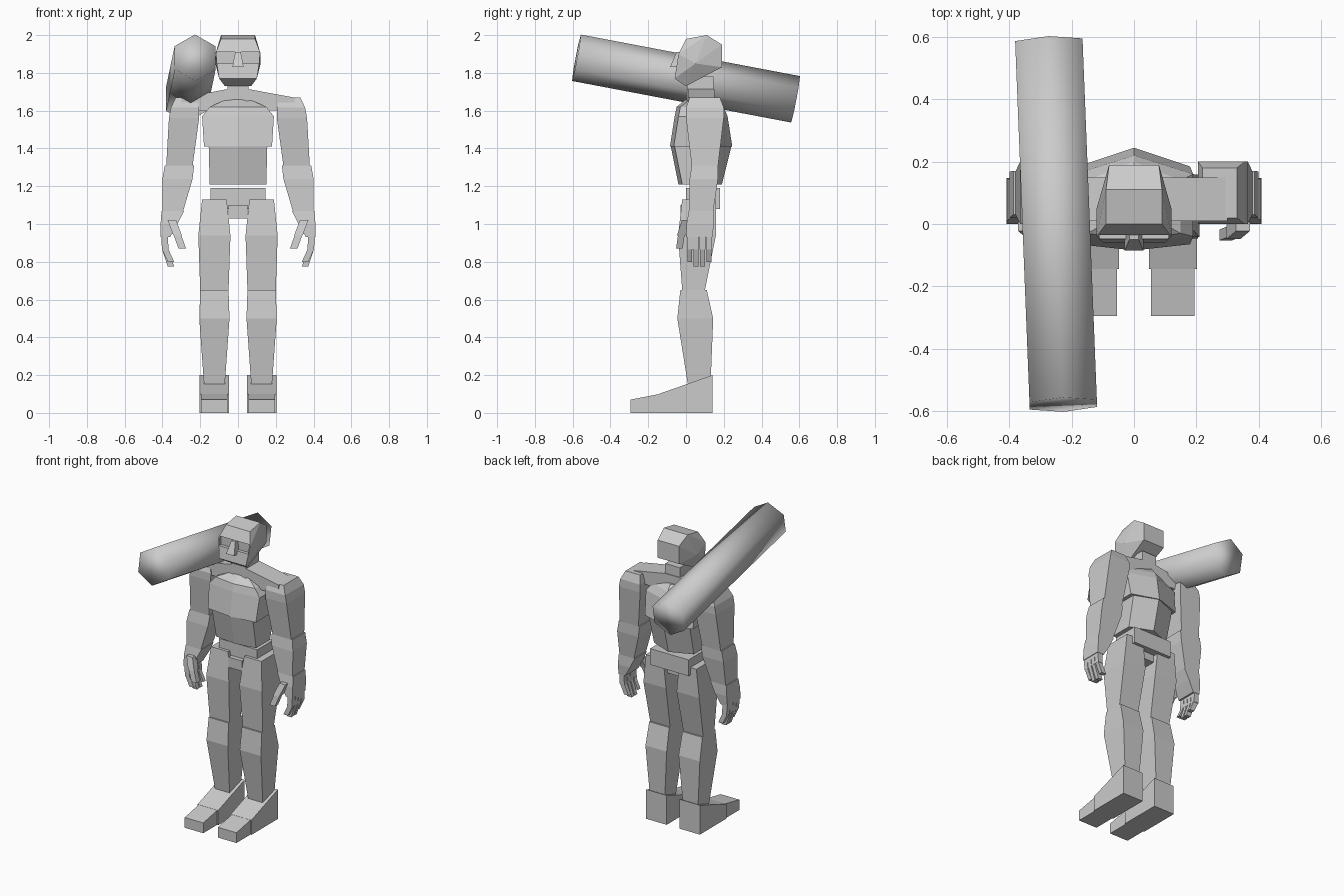
import bpy
import bmesh
from math import cos, sin, pi
from mathutils import Vector

old_cube = bpy.data.objects.get("Cube")
if old_cube:
    bpy.data.objects.remove(old_cube, do_unlink=True)

# Single plain clay colour
grey = (.6, .6, .6, 1)
clay = bpy.data.materials.new("clay_grey")
clay.use_nodes = True
clay.diffuse_color = grey
clay.node_tree.nodes["Principled BSDF"].inputs["Base Color"].default_value = grey


def finish(name, bm, mirror):
    bmesh.ops.recalc_face_normals(bm, faces=bm.faces)
    mesh = bpy.data.meshes.new(name)
    bm.to_mesh(mesh)
    bm.free()
    mesh.materials.append(clay)
    part = bpy.data.objects.new(name, mesh)
    bpy.context.collection.objects.link(part)
    if mirror:
        modifier = part.modifiers.new("mirror", "MIRROR")
        modifier.use_mirror_merge = False
    return part


def loft(name, rings, mirror=False):
    """Skin a list of equal-length rings and cap both ends."""
    bm = bmesh.new()
    loops = [[bm.verts.new(point) for point in ring] for ring in rings]
    for lower, upper in zip(loops, loops[1:]):
        for i in range(len(lower)):
            bm.faces.new((lower[i - 1], lower[i], upper[i], upper[i - 1]))
    bm.faces.new(loops[0])
    bm.faces.new(loops[-1])
    return finish(name, bm, mirror)


def limb(name, start, end, *sections, mirror=False):
    """Boxy limb between two joints; each section is (fraction, width, depth)."""
    rings = []
    for fraction, width, depth in sections:
        centre = Vector(start).lerp(Vector(end), fraction)
        across, along = Vector((width / 2, 0, 0)), Vector((0, depth / 2, 0))
        rings.append([centre - across - along, centre + across - along,
                      centre + across + along, centre - across + along])
    return loft(name, rings, mirror)


def block(name, start, end, width, depth, mirror=False):
    return limb(name, start, end, (0, width, depth), (1, width, depth), mirror=mirror)


def wedge(name, width, back, back_height, front, front_height):
    """Sloping foot piece standing on the ground, one per leg."""
    profile = [(back, 0), (back, back_height), (front, front_height), (front, 0)]
    sides = (leg_x - width / 2, leg_x + width / 2)
    return loft(name, [[(x, y, z) for y, z in profile] for x in sides], mirror=True)


def torso(name, *levels):
    """Six-sided trunk with a ridge down the front and the spine."""
    rings = []
    for z, half, front, back in levels:
        front_side, back_side = front + .02, back - .06
        rings.append([(0, front, z), (half, front_side, z), (half, back_side, z),
                      (0, back, z), (-half, back_side, z), (-half, front_side, z)])
    return loft(name, rings)


# Joints of the left side
leg_x = .125
ankle = Vector((leg_x, .07, .15))
knee = Vector((leg_x, .04, .65))
hip = Vector((leg_x, .07, 1.13))
shoulder = Vector((.275, .1, 1.67))
elbow = Vector((.31, .1, 1.31))
wrist = Vector((.345, .08, 1.07))
knuckle = Vector((.385, .07, .93))

# Feet and legs
wedge("foot", width=.155, back=.14, back_height=.2, front=-.145, front_height=.1)
wedge("toes", width=.14, back=-.14, back_height=.1, front=-.295, front_height=.07)
limb("shin", ankle, knee, (0, .11, .12), (.7, .16, .19), (1, .15, .14), mirror=True)
limb("thigh", knee, hip, (0, .15, .12), (.6, .17, .2), (1, .13, .18), mirror=True)

# Pelvis and trunk
block("pelvis", (0, .09, 1.08), (0, .09, 1.19), width=.29, depth=.18)
block("crotch", (0, .05, 1.03), (0, .05, 1.1), width=.1, depth=.16)
torso("abdomen", (1.21, .15, -.04, .19), (1.41, .155, -.08, .24))
torso("chest", (1.41, .18, -.085, .245), (1.57, .19, -.06, .22),
      (1.62, .15, -.05, .2), (1.66, .06, 0, .17))
limb("shoulder_girdle", (0, .08, 1.6), (0, .08, 1.715),
     (0, .6, .14), (.6, .6, .14), (1, .1, .14))
block("neck", (0, .075, 1.65), (0, .075, 1.78), width=.11, depth=.14)

# Arms
limb("upper_arm", elbow, shoulder, (0, .14, .14), (.7, .16, .2),
     (.85, .15, .2), (1, .11, .16), mirror=True)
limb("forearm", wrist, elbow, (0, .11, .13), (.7, .16, .15), (1, .155, .14), mirror=True)
limb("palm", knuckle, wrist, (0, .05, .14), (.5, .09, .145), (1, .12, .13), mirror=True)

# Curled fingers, the middle pair longer
for number in range(4):
    y = .02 + number * .034
    length = .025 if number in (1, 2) else 0
    root, bend, tip = (.39, y, .95), (.385, y, .865), (.355, y, .8 - length)
    block("finger_base", bend, root, width=.035, depth=.032, mirror=True)
    block("finger_tip", tip, bend, width=.034, depth=.026, mirror=True)

# Thumb
thumb_bend = (.32, -.025, .94)
block("thumb_base", thumb_bend, (.35, 0, 1.02), width=.045, depth=.045, mirror=True)
block("thumb_tip", (.295, -.035, .87), thumb_bend, width=.04, depth=.035, mirror=True)

# Faceted head as a symmetric hull
chin, jaw, brow, ear = (.07, 0, 1.73), (.1, -.06, 1.77), (.12, -.04, 1.9), (.12, .05, 1.85)
forehead, crown = (.09, 0, 1.98), (.09, .11, 2)
skull_back, nape = (.08, .19, 1.95), (.08, .19, 1.83)
bm = bmesh.new()
for x, y, z in (chin, jaw, brow, ear, forehead, crown, skull_back, nape):
    for side in (x, -x):
        bm.verts.new((side, y, z))
bmesh.ops.convex_hull(bm, input=bm.verts)
head = finish("head", bm, mirror=False)

# Eye slot cut into the face
cutter = block("eye_cutter", (0, -.1, 1.85), (0, -.1, 1.91), width=.22, depth=.15)
cutter.hide_render = True
cutter.hide_viewport = True
slot = head.modifiers.new("eye_slot", "BOOLEAN")
slot.operation = "DIFFERENCE"
slot.solver = "EXACT"
slot.object = cutter

# Wedge nose
limb("nose", (0, -.06, 1.83), (0, -.035, 1.91), (0, .06, .05), (1, .03, .03))

# Six-sided log resting on the right shoulder
log_front, log_back = Vector((-.227, -.58, 1.88)), Vector((-.273, .58, 1.66))
radius, sides = .125, 6
axis = (log_back - log_front).normalized()
across = axis.cross(Vector((0, 0, 1))).normalized()
upward = across.cross(axis)
angles = [2 * pi * step / sides for step in range(sides)]
log = loft("log", [[centre + radius * (upward * cos(angle) + across * sin(angle))
                    for angle in angles] for centre in (log_front, log_back)])
for face in log.data.polygons:
    face.use_smooth = True
